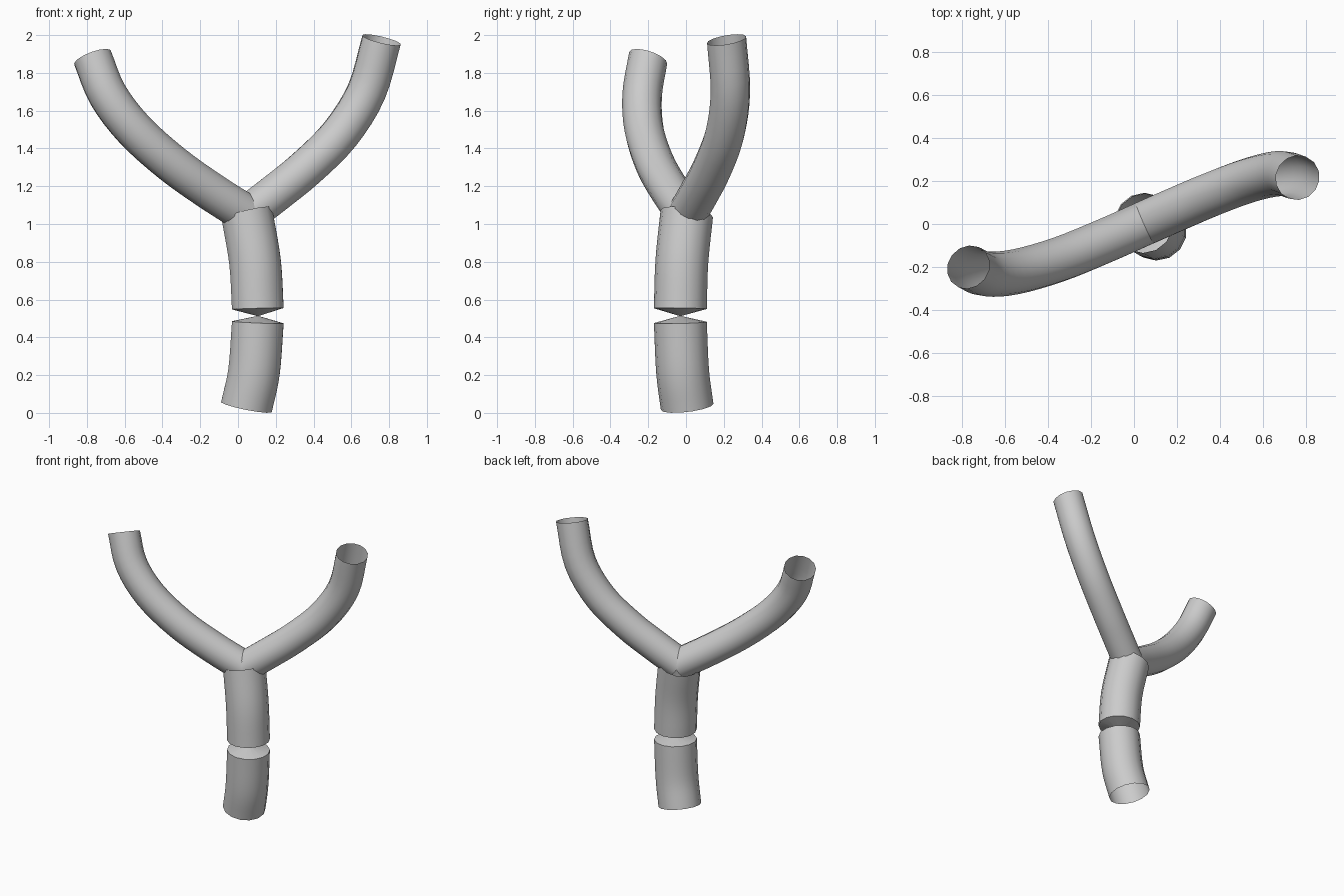
import bpy, bmesh, math
from mathutils import Vector

if "Cube" in bpy.data.objects:
    bpy.data.objects.remove(bpy.data.objects["Cube"])

SIDES = 14


def spline(pts, steps):
    """Catmull-Rom samples through the given points."""
    p = [Vector(q) for q in pts]
    p = [2 * p[0] - p[1]] + p + [2 * p[-1] - p[-2]]
    out = []
    for a, b, c, d in zip(p, p[1:], p[2:], p[3:]):
        for k in range(steps):
            t = k / steps
            out.append(0.5 * (2 * b + (c - a) * t + (2 * a - 5 * b + 4 * c - d) * t**2
                              + (3 * b - a - 3 * c + d) * t**3))
    return out + [p[-2]]


def tube(name, path, radii, start=None, end=None):
    """Open-ended tube swept along a path; start/end override the end directions."""
    n = len(path)
    bm = bmesh.new()
    rings, side = [], Vector((0, 1, 0))
    for i, c in enumerate(path):
        t = path[min(i + 1, n - 1)] - path[max(i - 1, 0)]
        if i == 0 and start:
            t = Vector(start)
        if i == n - 1 and end:
            t = Vector(end)
        t.normalize()
        side = (side - t * side.dot(t)).normalized()
        other = t.cross(side)
        rings.append([bm.verts.new(c + radii[i] * (math.cos(a) * side + math.sin(a) * other))
                      for a in (2 * math.pi * k / SIDES for k in range(SIDES))])
    for r, s in zip(rings, rings[1:]):
        for k in range(SIDES):
            j = (k + 1) % SIDES
            bm.faces.new((r[k], r[j], s[j], s[k]))
    bmesh.ops.remove_doubles(bm, verts=bm.verts[:], dist=1e-5)
    me = bpy.data.meshes.new(name)
    bm.to_mesh(me)
    bm.free()
    ob = bpy.data.objects.new(name, me)
    bpy.context.collection.objects.link(ob)
    bpy.context.view_layer.objects.active = ob
    ob.select_set(True)
    bpy.ops.object.shade_smooth_by_angle(angle=math.radians(35))
    ob.select_set(False)


# Trunk: two bowed halves meeting at a pinched waist
lower = spline([(0.045, 0.006, 0.032), (0.085, -0.018, 0.22), (0.105, -0.03, 0.479)], 5)
upper = spline([(0.105, -0.03, 0.552), (0.09, -0.022, 0.8), (0.047, 0.004, 1.055)], 5)
waist = [Vector((0.105, -0.03, 0.513))]
R = 0.14
tube("trunk", lower + waist + upper, [R] * len(lower) + [0.004] + [R] * len(upper),
     start=(0.2, -0.12, 1), end=(-0.24, 0.14, 1))

# Two upturned branches growing from the trunk top
branches = {
    "left_branch": ([(0.05, 0.004, 1.05), (-0.14, -0.08, 1.17), (-0.35, -0.165, 1.32),
                     (-0.55, -0.222, 1.50), (-0.69, -0.232, 1.685), (-0.77, -0.2, 1.88)],
                    (-0.38, 0.33, 1)),
    "right_branch": ([(0.05, 0.004, 1.05), (0.2, 0.07, 1.165), (0.36, 0.138, 1.295),
                      (0.54, 0.205, 1.475), (0.68, 0.235, 1.70), (0.76, 0.215, 1.975)],
                     (0.24, -0.17, 1)),
}
for name, (pts, end) in branches.items():
    path = spline(pts, 4)
    tube(name, path, [0.105] * len(path), end=end)
